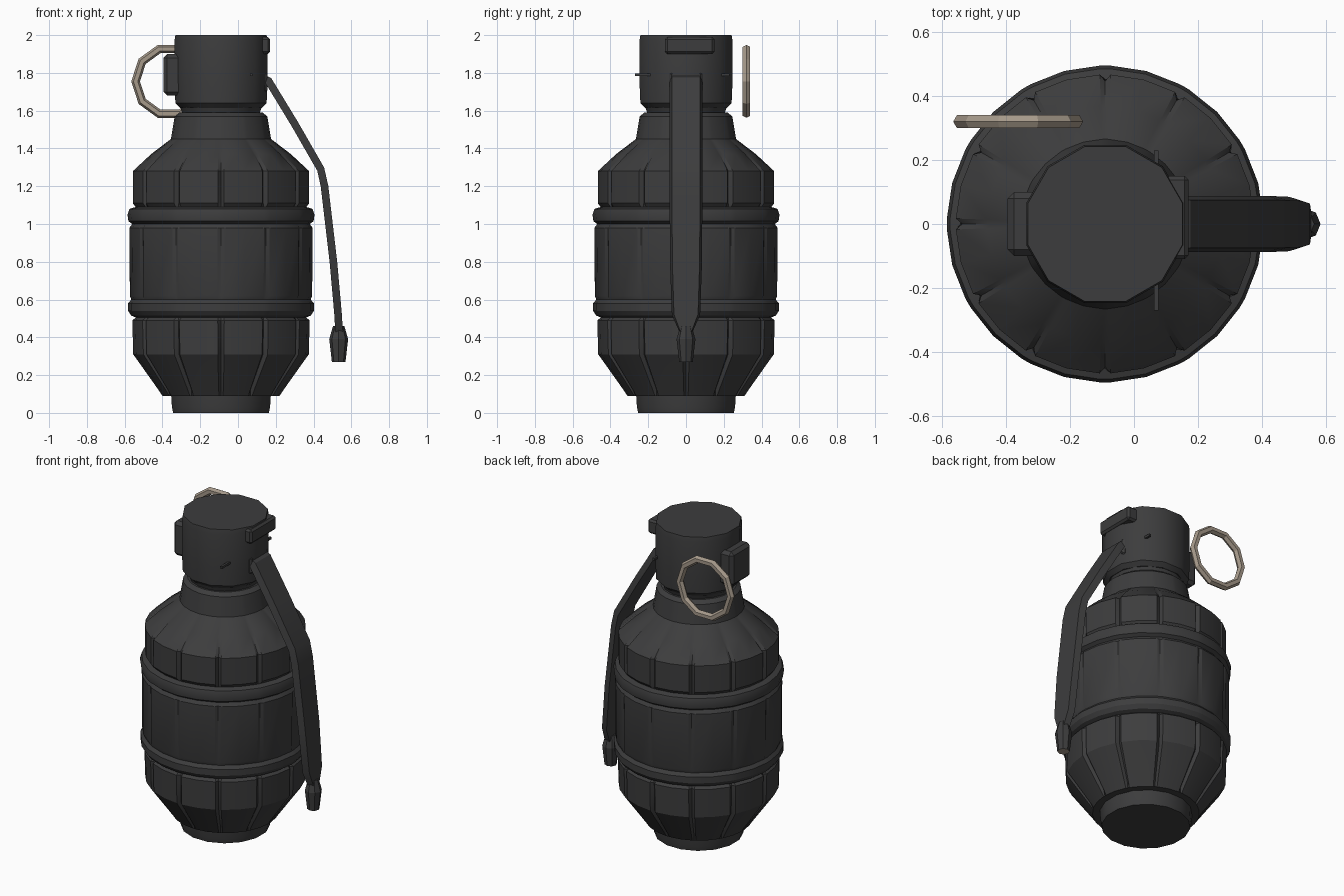
import bpy, bmesh, math
from mathutils import Vector, Matrix

cube = bpy.data.objects.get("Cube")
if cube:
    bpy.data.objects.remove(cube, do_unlink=True)


def material(name, rgb):
    m = bpy.data.materials.new(name)
    m.use_nodes = True
    m.diffuse_color = (*rgb, 1)
    m.node_tree.nodes["Principled BSDF"].inputs["Base Color"].default_value = (*rgb, 1)
    return m


DARK = material("charcoal", (0.046, 0.046, 0.047))
BEIGE = material("beige metal", (0.38, 0.32, 0.255))
AXIS_X = -0.09


def finish(name, bm, mat, smooth=None):
    bmesh.ops.recalc_face_normals(bm, faces=bm.faces)
    mesh = bpy.data.meshes.new(name)
    bm.to_mesh(mesh)
    bm.free()
    mesh.materials.append(mat)
    ob = bpy.data.objects.new(name, mesh)
    bpy.context.collection.objects.link(ob)
    if smooth:
        bpy.ops.object.select_all(action="DESELECT")
        ob.select_set(True)
        bpy.context.view_layer.objects.active = ob
        bpy.ops.object.shade_smooth_by_angle(angle=math.radians(smooth))
    return ob


def lathe(name, profile, angles, groove=None, smooth=30):
    """Rings of (radius, height, groove depth) joined into a capped solid."""
    bm = bmesh.new()
    rings = []
    for r, z, depth in profile:
        ring = []
        for i, a in enumerate(angles):
            rr = r - (depth if groove and i % groove == 0 else 0)
            ring.append(bm.verts.new((AXIS_X + rr * math.cos(a), rr * math.sin(a), z)))
        rings.append(ring)
    n = len(angles)
    for low, high in zip(rings, rings[1:]):
        for i in range(n):
            j = (i + 1) % n
            bm.faces.new((low[i], low[j], high[j], high[i]))
    bm.faces.new(rings[0])
    bm.faces.new(rings[-1])
    return finish(name, bm, DARK, smooth)


def box(name, size, at, mat=DARK, bevel=0.0):
    bm = bmesh.new()
    bmesh.ops.create_cube(bm, size=1, matrix=Matrix.Translation(at) @ Matrix.Diagonal((*size, 1)))
    if bevel:
        bmesh.ops.bevel(bm, geom=bm.edges[:], offset=bevel, segments=1, affect="EDGES")
    return finish(name, bm, mat)


# Body with grooved panels above and below two raised bands
PANELS = 12
body_angles = [2 * math.pi * (p + f) / PANELS for p in range(PANELS) for f in (0, 0.07, 0.5, 0.93)]
G = 0.02
lathe("body", [
    (0.31, 0.09, 0), (0.33, 0.12, G), (0.465, 0.31, G), (0.47, 0.49, G), (0.45, 0.505, 0),
    (0.475, 0.515, 0), (0.492, 0.54, 0), (0.492, 0.58, 0), (0.475, 0.60, 0),
    (0.483, 0.62, 0.008), (0.485, 0.98, 0.008), (0.47, 1.0, 0),
    (0.49, 1.015, 0), (0.495, 1.05, 0), (0.485, 1.08, 0), (0.452, 1.09, 0),
    (0.467, 1.11, G), (0.467, 1.28, G), (0.37, 1.37, 0.01), (0.265, 1.45, 0),
    (0.245, 1.57, 0), (0.22, 1.59, 0)], body_angles, groove=4)

# Base plug, neck and cap
def polygon(n):
    return [2 * math.pi * (i + 0.5) / n for i in range(n)]

lathe("base_plug", [(0.258, 0, 0), (0.265, 0.03, 0), (0.27, 0.11, 0)], polygon(16))
lathe("neck", [(0.235, 1.54, 0), (0.21, 1.59, 0), (0.235, 1.66, 0)], polygon(16))
lathe("cap", [(0.225, 1.615, 0), (0.25, 1.64, 0), (0.255, 1.75, 0), (0.255, 1.97, 0),
              (0.25, 2.0, 0)], polygon(12))

# Cap fittings: hinge lug, pin boss and cross pin
box("hinge_lug", (0.11, 0.26, 0.09), (0.115, 0.02, 1.945), bevel=0.012)
box("pin_boss", (0.12, 0.20, 0.22), (-0.335, 0, 1.79), bevel=0.02)
box("lever_mount", (0.09, 0.18, 0.11), (0.11, 0, 1.75), bevel=0.012)
box("cross_pin", (0.014, 0.5, 0.014), (0.07, -0.02, 1.79))

# Safety lever: a bent strip swept along the side
LEVER = [(0.12, 1.78, 0.088), (0.16, 1.76, 0.088), (0.30, 1.53, 0.088), (0.438, 1.29, 0.088),
         (0.458, 1.20, 0.087), (0.505, 0.80, 0.085), (0.53, 0.52, 0.075), (0.535, 0.43, 0.035)]
bm = bmesh.new()
sections = []
for k, (x, z, w) in enumerate(LEVER):
    a, b = LEVER[max(k - 1, 0)], LEVER[min(k + 1, len(LEVER) - 1)]
    d = Vector((b[0] - a[0], 0, b[1] - a[1])).normalized()
    out = Vector((-d.z, 0, d.x)) * 0.02
    c = Vector((x, 0, z))
    side = Vector((0, w, 0))
    sections.append([bm.verts.new(p) for p in
                     (c - out - side, c + out - side * 0.85, c + out + side * 0.85, c - out + side)])
for s, t in zip(sections, sections[1:]):
    for i in range(4):
        j = (i + 1) % 4
        bm.faces.new((s[i], s[j], t[j], t[i]))
bm.faces.new(sections[0])
bm.faces.new(sections[-1])
finish("lever", bm, DARK, 25)

# Knob at the lever end, with a bare metal underside
bm = bmesh.new()
for r0, r1, z, h in ((0.03, 0.05, 0.425, 0.07), (0.05, 0.036, 0.33, 0.12)):
    bmesh.ops.create_cone(bm, cap_ends=True, segments=8, radius1=r1, radius2=r0, depth=h,
                          matrix=Matrix.Translation((0.533, 0, z)))
knob = finish("lever_knob", bm, DARK)
knob.data.materials.append(BEIGE)
for f in knob.data.polygons:
    if f.normal.z < -0.9 and f.center.z < 0.3:
        f.material_index = 1

# Pull ring standing behind the cap
bpy.ops.mesh.primitive_torus_add(major_segments=10, minor_segments=6, major_radius=0.18,
                                 minor_radius=0.023, location=(-0.362, 0.32, 1.755),
                                 rotation=(math.pi / 2, 0, 0))
ring = bpy.context.object
ring.name = "pull_ring"
ring.data.materials.append(BEIGE)
bpy.ops.object.shade_smooth_by_angle(angle=math.radians(25))
